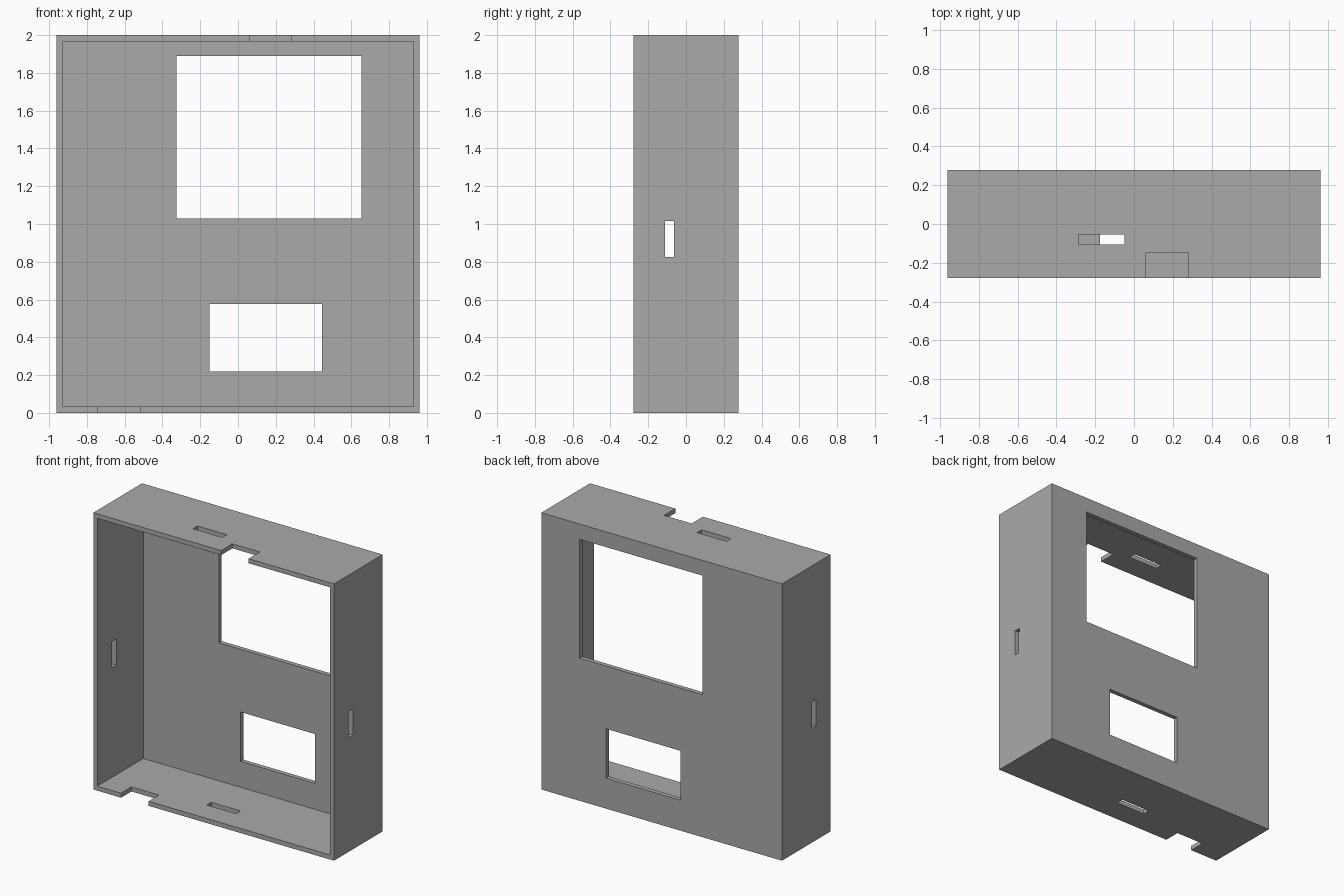
import bpy

cube = bpy.data.objects.get("Cube")
if cube:
    bpy.data.objects.remove(cube, do_unlink=True)

grey = bpy.data.materials.new("plain grey")
grey.use_nodes = True
colour = (0.4, 0.4, 0.4, 1)
grey.diffuse_color = colour
grey.node_tree.nodes["Principled BSDF"].inputs["Base Color"].default_value = colour


def box(name, x, y, z):
    """Box spanning the given (low, high) ranges."""
    bpy.ops.mesh.primitive_cube_add(size=1)
    obj = bpy.context.object
    obj.name = name
    for v in obj.data.vertices:
        v.co = [r[0] if c < 0 else r[1] for c, r in zip(v.co, (x, y, z))]
    obj.data.materials.append(grey)
    return obj


def cut(target, name, x, y, z):
    """Subtract a box from the target and discard the cutter."""
    cutter = box(name, x, y, z)
    mod = target.modifiers.new(name, "BOOLEAN")
    mod.operation = "DIFFERENCE"
    mod.solver = "EXACT"
    mod.object = cutter
    bpy.context.view_layer.objects.active = target
    bpy.ops.object.modifier_apply(modifier=name)
    bpy.data.objects.remove(cutter, do_unlink=True)


W, D, H, T = 0.962, 0.278, 2.0, 0.033     # half width, half depth, height, wall
PAST = 0.1                                # cutter overshoot
top = (H - PAST, H + PAST)
bottom = (-PAST, PAST)
back = (D - PAST, D + PAST)
front = -D - PAST

# Shell open at the front
case = box("case", (-W, W), (-D, D), (0, H))
cut(case, "cavity", (T - W, W - T), (front, D - T), (T, H - T))

# Windows through the back wall
cut(case, "large_window", (-0.325, 0.655), back, (1.03, 1.89))
cut(case, "small_window", (-0.15, 0.445), back, (0.22, 0.577))

# Slots through the four walls
slot_y = (-0.107, -0.055)
cut(case, "top_slot", (-0.285, -0.05), slot_y, top)
cut(case, "bottom_slot", (-0.175, 0.06), slot_y, bottom)
for side in (-1, 1):
    cut(case, "side_slot", sorted((side * (W - PAST), side * (W + PAST))),
        (-0.11, -0.063), (0.825, 1.015))

# Notches in the front rim
cut(case, "top_notch", (0.06, 0.28), (front, -0.15), top)
cut(case, "bottom_notch", (-0.74, -0.52), (front, -0.16), bottom)
